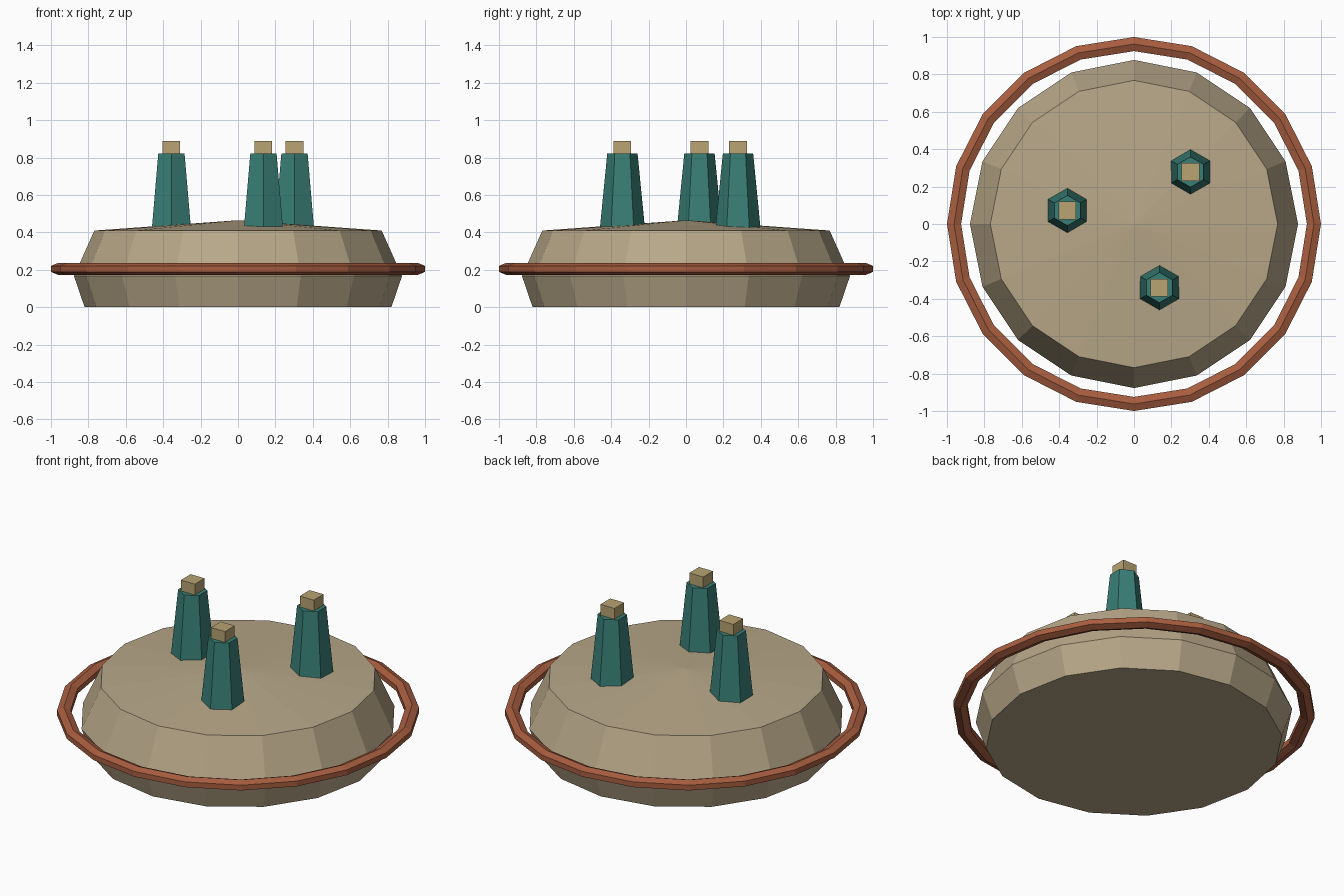
import bpy, bmesh
from math import cos, sin, pi

if "Cube" in bpy.data.objects:
    bpy.data.objects.remove(bpy.data.objects["Cube"])


def material(name, rgb):
    m = bpy.data.materials.new(name)
    m.diffuse_color = (*rgb, 1)
    m.use_nodes = True
    m.node_tree.nodes["Principled BSDF"].inputs["Base Color"].default_value = m.diffuse_color
    return m


STONE = material("stone", (0.48, 0.39, 0.25))
TEAL = material("teal", (0.04, 0.21, 0.18))
RUST = material("rust", (0.39, 0.11, 0.05))
SAND = material("sand", (0.48, 0.37, 0.17))


def lathe(name, profile, sides, mat, loc=(0, 0, 0), start=0.0, closed=False):
    """Spin (radius, z) points about z; radius 0 becomes a pole, open ends are capped."""
    bm = bmesh.new()
    rings = []
    for r, z in profile:
        if r == 0:
            rings.append([bm.verts.new((0, 0, z))] * sides)
        else:
            rings.append([bm.verts.new((r * cos(start + 2 * pi * i / sides),
                                        r * sin(start + 2 * pi * i / sides), z))
                          for i in range(sides)])
    pairs = list(zip(rings, rings[1:]))
    if closed:
        pairs.append((rings[-1], rings[0]))
    for a, b in pairs:
        for i in range(sides):
            j = (i + 1) % sides
            bm.faces.new(dict.fromkeys((a[i], a[j], b[j], b[i])))
    if not closed:
        for ring in (rings[0], rings[-1]):
            if ring[0] is not ring[1]:
                bm.faces.new(ring)
    bmesh.ops.recalc_face_normals(bm, faces=bm.faces[:])
    mesh = bpy.data.meshes.new(name)
    bm.to_mesh(mesh)
    bm.free()
    mesh.materials.append(mat)
    obj = bpy.data.objects.new(name, mesh)
    obj.location = loc
    bpy.context.collection.objects.link(obj)
    return obj


# Faceted base with a shallow conical top
lathe("base", [(0.82, 0), (0.877, 0.167), (0.768, 0.41), (0, 0.465)], 16, STONE)

# Loose ring around the base, six-sided section
section = [(0.962 + 0.0435 * cos(pi / 6 + k * pi / 3),
            0.205 + 0.032 * sin(pi / 6 + k * pi / 3)) for k in range(6)]
lathe("outer_ring", section, 20, RUST, closed=True)

# Three tapered hexagonal towers, each with a square cap
for n, (x, y) in enumerate([(0.302, 0.278), (-0.356, 0.072), (0.136, -0.34)], 1):
    lathe(f"tower_{n}", [(0.12, 0.427), (0.081, 0.822)], 6, TEAL, (x, y, 0), pi / 2)
    h = 0.047 * 2 ** 0.5
    lathe(f"tower_cap_{n}", [(h, 0.80), (h, 0.888)], 4, SAND, (x, y, 0), pi / 4)
